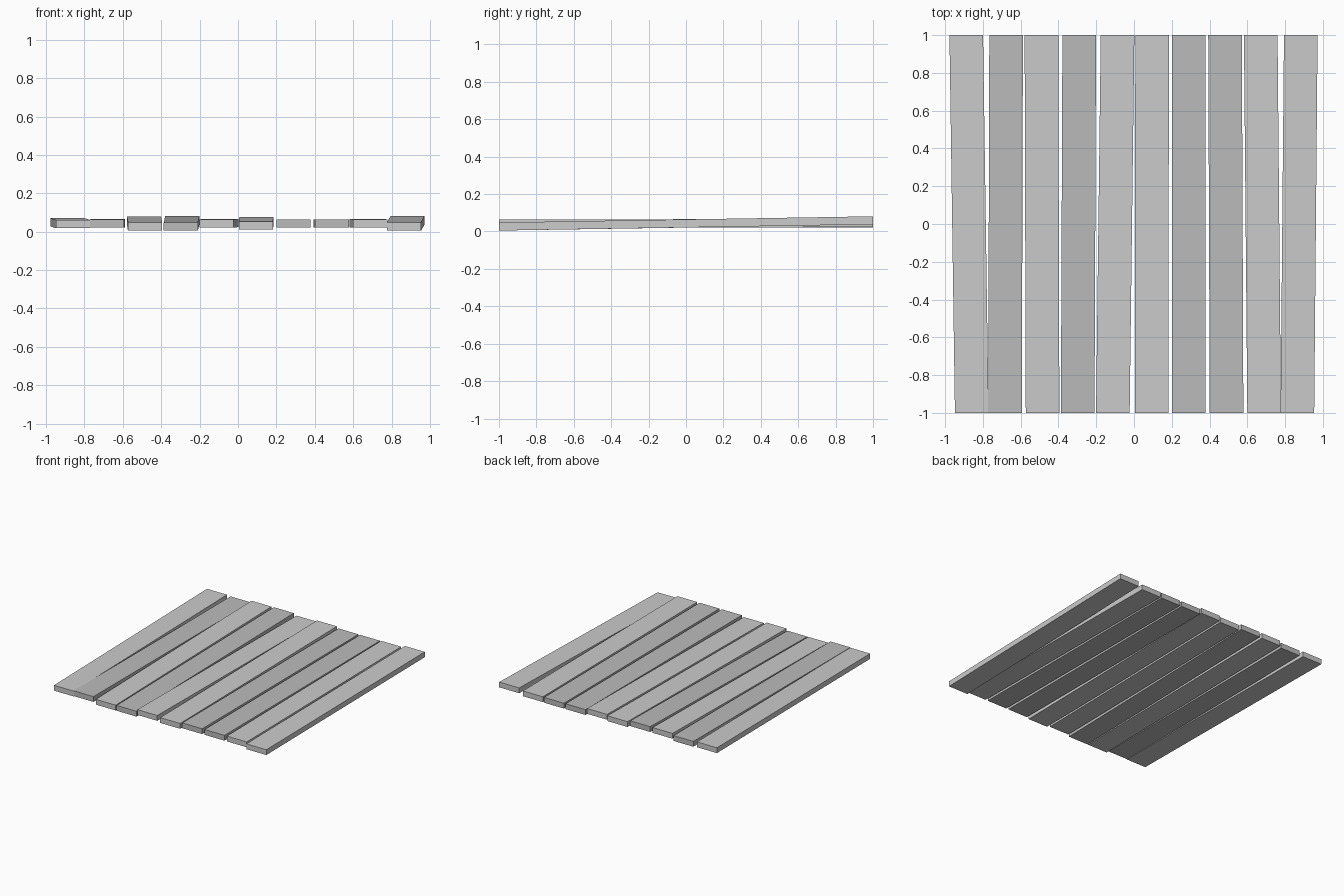
import bpy, bmesh

if "Cube" in bpy.data.objects:
    bpy.data.objects.remove(bpy.data.objects["Cube"])

WIDTH, THICK = 0.178, 0.043

dark = bpy.data.materials.new("dark_wood")
dark.diffuse_color = (0.5, 0.5, 0.5, 1)
dark.use_nodes = True
dark.node_tree.nodes["Principled BSDF"].inputs["Base Color"].default_value = dark.diffuse_color

# Each plank: centre x at front, centre x at back, underside z at front, at back, dark?
PLANKS = [
    (-0.859, -0.888, 0.018, 0.027, False),
    (-0.683, -0.677, 0.021, 0.022, True),
    (-0.484, -0.490, 0.005, 0.037, False),
    (-0.298, -0.290, 0.005, 0.038, True),
    (-0.112, -0.087, 0.021, 0.024, False),
    (0.093, 0.096, 0.011, 0.034, False),
    (0.290, 0.289, 0.021, 0.021, True),
    (0.490, 0.482, 0.021, 0.021, True),
    (0.689, 0.671, 0.021, 0.023, False),
    (0.865, 0.883, 0.005, 0.038, False),
]


def plank(name, x_front, x_back, z_front, z_back, is_dark):
    """Box whose two ends are shifted for a slightly crooked plank."""
    bm = bmesh.new()
    bmesh.ops.create_cube(bm, size=2)
    for v in bm.verts:
        x, z = (x_back, z_back) if v.co.y > 0 else (x_front, z_front)
        v.co.x = x + v.co.x * WIDTH / 2
        v.co.z = z + (THICK if v.co.z > 0 else 0)
    mesh = bpy.data.meshes.new(name)
    bm.to_mesh(mesh)
    bm.free()
    if is_dark:
        mesh.materials.append(dark)
    bpy.context.collection.objects.link(bpy.data.objects.new(name, mesh))


# Row of floor planks, left to right
for i, spec in enumerate(PLANKS, 1):
    plank(f"plank_{i}", *spec)
